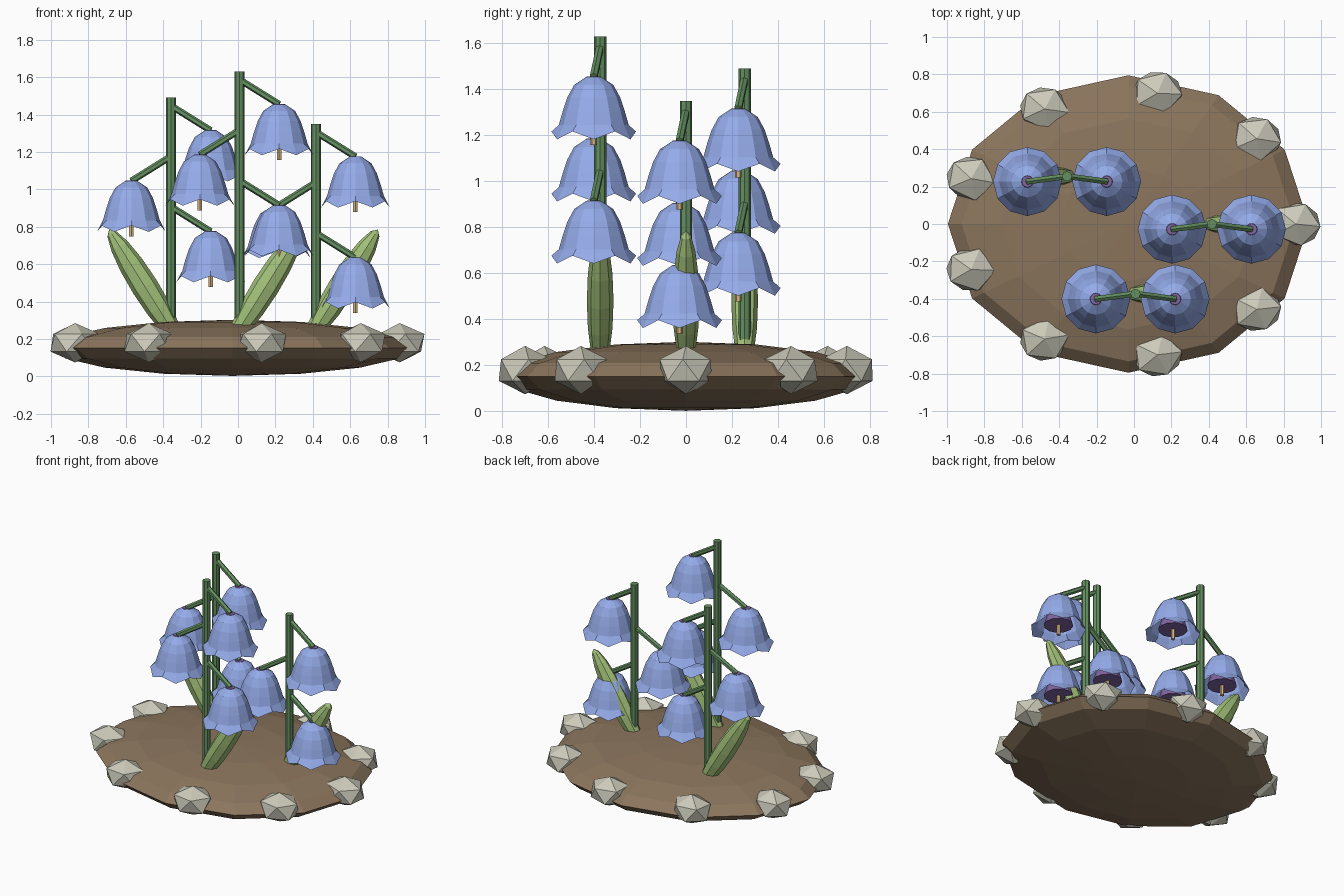
import bpy, bmesh, math, random
from mathutils import Matrix, Vector, Euler

if "Cube" in bpy.data.objects:
    bpy.data.objects.remove(bpy.data.objects["Cube"])

random.seed(4)


def material(name, r, g, b):
    m = bpy.data.materials.new(name)
    m.diffuse_color = (r, g, b, 1)
    m.use_nodes = True
    m.node_tree.nodes["Principled BSDF"].inputs["Base Color"].default_value = m.diffuse_color
    return m


SOIL = material("soil_brown", .26, .18, .11)
STONE = material("pale_stone", .60, .59, .49)
STEM = material("stem_green", .13, .28, .12)
LEAF = material("leaf_green", .36, .53, .19)
BELL = material("petal_blue", .30, .41, .82)
THROAT = material("throat_purple", .22, .13, .36)
STAMEN = material("stamen_tan", .68, .46, .23)


def finish(name, bm, mat):
    bmesh.ops.recalc_face_normals(bm, faces=bm.faces)
    mesh = bpy.data.meshes.new(name)
    bm.to_mesh(mesh)
    bm.free()
    mesh.materials.append(mat)
    ob = bpy.data.objects.new(name, mesh)
    bpy.context.collection.objects.link(ob)
    return ob


def ellipsoid(name, loc, scale, rot, mat, segs, rings):
    bm = bmesh.new()
    mtx = Matrix.LocRotScale(Vector(loc), Euler(rot), Vector(scale))
    if segs:
        bmesh.ops.create_uvsphere(bm, u_segments=segs, v_segments=rings, radius=1, matrix=mtx)
    else:
        bmesh.ops.create_icosphere(bm, subdivisions=1, radius=1, matrix=mtx)
    return finish(name, bm, mat)


def rod(name, a, b, r1, r2, mat, sides=8):
    a, b = Vector(a), Vector(b)
    d = b - a
    mtx = Matrix.Translation((a + b) / 2) @ d.to_track_quat('Z', 'Y').to_matrix().to_4x4()
    bm = bmesh.new()
    bmesh.ops.create_cone(bm, cap_ends=True, segments=sides, radius1=r1, radius2=r2,
                          depth=d.length, matrix=mtx)
    return finish(name, bm, mat)


# (radius, height) down the bell; the last ring is the scalloped rim
PROFILE = [(.032, 0), (.085, -.035), (.115, -.09), (.135, -.15), (.152, -.21)]


def bell(name, top, n=12):
    bm = bmesh.new()
    rings = []
    for k in range(len(PROFILE) + 1):
        ring = []
        for i in range(n):
            if k < len(PROFILE):
                r, z = PROFILE[k]
            else:
                r, z = .184, (-.272 if i % 2 == 0 else -.238)
            t = 2 * math.pi * i / n
            ring.append(bm.verts.new(Vector(top) + Vector((r * math.cos(t), r * math.sin(t), z))))
        rings.append(ring)
    for lo, hi in zip(rings, rings[1:]):
        for i in range(n):
            j = (i + 1) % n
            bm.faces.new((lo[i], lo[j], hi[j], hi[i]))
    return finish(name, bm, BELL)


# soil mound
ellipsoid("soil_mound", (-.03, 0, .153), (.965, .795, .15), (0, 0, 0), SOIL, 12, 8)

# ring of border stones
for i in range(9):
    t = math.radians(40 * i)
    ellipsoid(f"stone_{i + 1}", (-.03 + .895 * math.cos(t), .71 * math.sin(t), .18),
              (.148, .13, .105), (0, 0, random.uniform(-.2, .2)), STONE, 0, 0)

# three flower stalks: x, y, stem top, leaf direction
for s, (x, y, top, side) in enumerate([(.008, -.373, 1.63, 1),
                                       (-.358, .255, 1.49, -1),
                                       (.416, 0, 1.35, 1)], 1):
    rod(f"stem_{s}", (x, y, .22), (x, y, top), .027, .027, STEM)
    ellipsoid(f"leaf_{s}", (x + side * .14, y, .48), (.072, .058, .36),
              (0, side * .56, 0), LEAF, 8, 8)

    # bells hang alternately right and left
    for k in range(3):
        tag = f"{s}_{k + 1}"
        d = 1 if k % 2 == 0 else -1
        bx, by, bz = x + d * .212, y - .028, top - .175 - .27 * k
        rod(f"flower_stalk_{tag}", (x, y, bz + .132), (bx, by, bz), .018, .018, STEM, 6)
        bell(f"bell_{tag}", (bx, by, bz))
        rod(f"throat_{tag}", (bx, by, bz - .225), (bx, by, bz + .002), .098, .03, THROAT, 12)
        rod(f"stamen_{tag}", (bx, by, bz - .2), (bx, by, bz - .297), .014, .014, STAMEN, 6)
